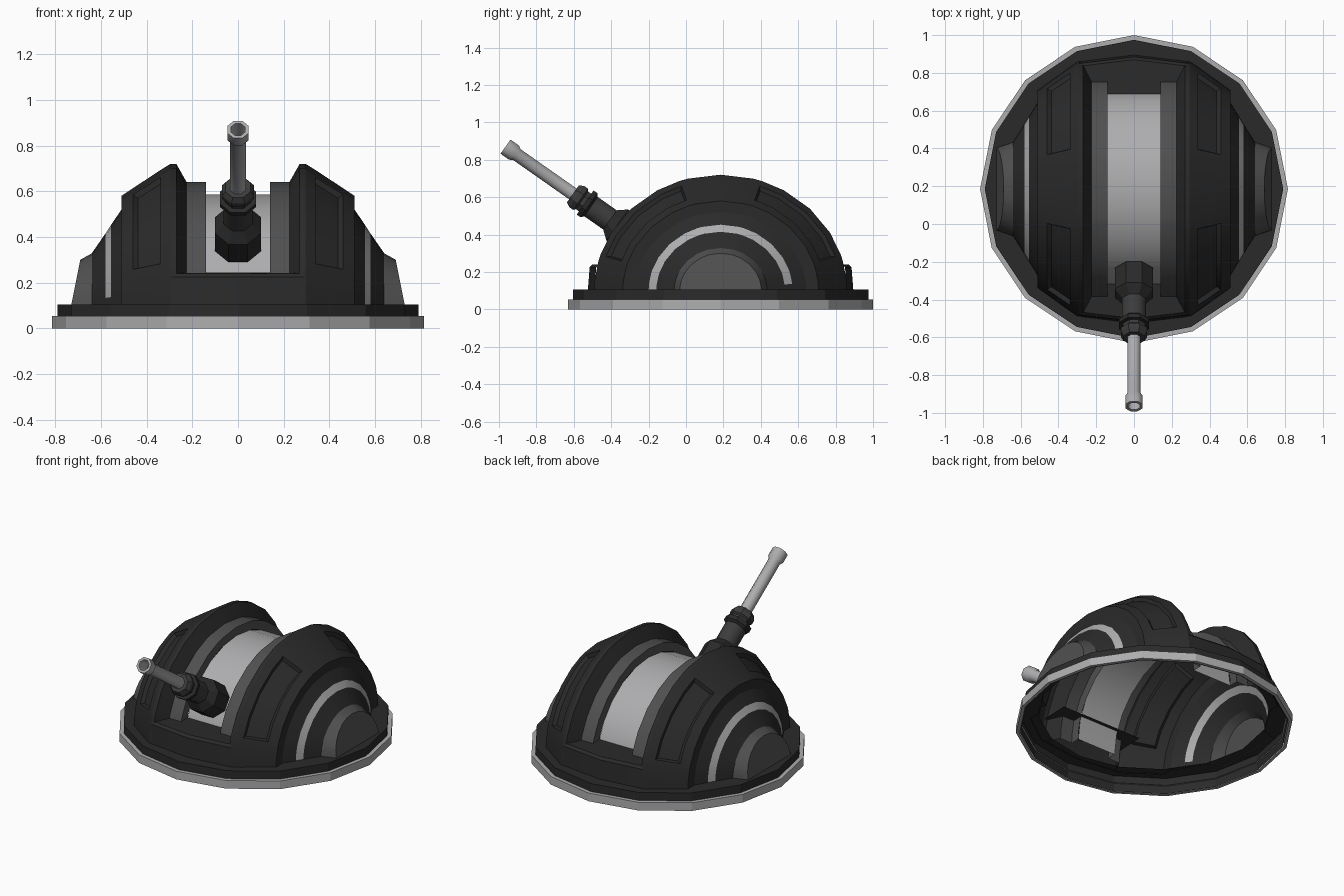
import bpy, bmesh
from math import sin, cos, pi, radians
from mathutils import Matrix, Vector

if "Cube" in bpy.data.objects:
    bpy.data.objects.remove(bpy.data.objects["Cube"])


def material(name, r, g, b):
    m = bpy.data.materials.new(name)
    m.use_nodes = True
    m.diffuse_color = (r, g, b, 1)
    m.node_tree.nodes["Principled BSDF"].inputs["Base Color"].default_value = (r, g, b, 1)
    return m


BLACK = material("black armour", .023, .023, .023)
GREY = material("mid grey", .08, .08, .08)
DARK = material("dark grey", .045, .045, .045)
LIGHT = material("light grey", .42, .42, .43)

YC, Z0, STRETCH = .185, .1, 1.09     # dome centre, floor height, depth to height ratio


def finish(name, bm, mats, smooth=30):
    me = bpy.data.meshes.new(name)
    bm.to_mesh(me)
    bm.free()
    for m in mats:
        me.materials.append(m)
    ob = bpy.data.objects.new(name, me)
    bpy.context.collection.objects.link(ob)
    bpy.ops.object.select_all(action='DESELECT')
    ob.select_set(True)
    bpy.context.view_layer.objects.active = ob
    if smooth:
        bpy.ops.object.shade_smooth_by_angle(angle=radians(smooth))
    return ob


def lathe(name, profile, sides, mat, matrix, start=0.0, cap=False, smooth=0):
    """Turn (radius, height) points around the local z axis."""
    bm = bmesh.new()
    rings = []
    for r, h in profile:
        angles = [start + 2 * pi * k / sides for k in range(sides)]
        rings.append([bm.verts.new((r * cos(a), r * sin(a), h)) for a in angles])
    for a, b in zip(rings, rings[1:]):
        for k in range(sides):
            n = (k + 1) % sides
            bm.faces.new((a[k], a[n], b[n], b[k]))
    if cap:
        bm.faces.new(rings[-1])
    bmesh.ops.recalc_face_normals(bm, faces=bm.faces)
    bm.transform(matrix)
    return finish(name, bm, [mat], smooth)


def arch_point(x, r, deg):
    """Point on a half ellipse around the x axis; 0 is the front, 180 the back."""
    t = radians(deg)
    return Vector((x, YC - STRETCH * r * cos(t), Z0 + r * sin(t)))


# base rings
base = Matrix.Translation((0, YC, 0))
lathe("base_rim", [(.795, 0), (.815, 0), (.815, .053), (.78, .053)], 16, LIGHT, base)
lathe("base_plate", [(.79, 0), (.79, .105), (.68, .105)], 16, BLACK, base)

# side domes: stepped profile of (distance from centre, arch radius)
PROFILE = [(.14, .485), (.14, .54), (.225, .54), (.27, .62), (.295, .62),
           (.34, .592), (.46, .513), (.51, .48), (.51, .42),
           (.555, .353), (.58, .315), (.64, .228), (.69, .2)]
ANGLES = sorted(set(range(0, 181, 15)) | {6, 18, 71, 109, 162, 174})


def dome(name, side):
    bm = bmesh.new()
    rows = []
    for x, r in PROFILE:
        row = []
        for deg in ANGLES:
            p = arch_point(x, r, deg)
            if x > .68:                       # hub cap leans inwards at the top
                p.x += .04 * (1 - sin(radians(deg)))
            p.x *= side
            row.append(bm.verts.new(p))
        rows.append(row)
    panels = {"front": [], "back": []}
    for i in range(len(rows) - 1):
        xa, xb = PROFILE[i][0], PROFILE[i + 1][0]
        mid = (xa + xb) / 2
        for j in range(len(ANGLES) - 1):
            quad = [rows[i][j], rows[i + 1][j], rows[i + 1][j + 1], rows[i][j + 1]]
            f = bm.faces.new(quad if side > 0 else quad[::-1])
            a = (ANGLES[j] + ANGLES[j + 1]) / 2
            along = a if side > 0 else 180 - a
            if mid < .2 or mid > .64:
                f.material_index = 1          # rails and hub
            elif .555 < mid < .58 and along < 174:
                f.material_index = 2          # painted arc
            if .34 < mid < .46 and 18 < a < 71:
                panels["front"].append(f)
            if .34 < mid < .46 and 109 < a < 162:
                panels["back"].append(f)
    hub = bm.faces.new(rows[-1] if side > 0 else rows[-1][::-1])
    hub.material_index = 1
    bm.normal_update()
    if hub.normal.x * side < 0:
        hub.normal_flip()
    for faces in panels.values():             # sunken panels
        bmesh.ops.inset_region(bm, faces=faces, thickness=.012, depth=-.022,
                               use_even_offset=True)
    return finish(name, bm, [BLACK, GREY, LIGHT], 25)


dome("left_dome", 1)
dome("right_dome", -1)

# light track between the domes
bm = bmesh.new()
track = [[bm.verts.new(arch_point(x, .485, d)) for x in (-.14, .14)] for d in range(0, 181, 15)]
for a, b in zip(track, track[1:]):
    bm.faces.new((a[0], a[1], b[1], b[0]))
finish("centre_track", bm, [LIGHT])


# sills closing the slot at the front and back
def sill(name, way):
    bm = bmesh.new()
    cols = []
    for x, bulge in ((-.29, 0), (0, .035), (.29, 0)):
        pts = [(.675 + bulge, Z0), (.665 + bulge, .225), (.65 + bulge, .24), (.48, .245)]
        cols.append([bm.verts.new((x, YC + way * y, z)) for y, z in pts])
    for a, b in zip(cols, cols[1:]):
        for k in range(len(a) - 1):
            quad = [a[k], b[k], b[k + 1], a[k + 1]]
            bm.faces.new(quad if way < 0 else quad[::-1])
    finish(name, bm, [BLACK])


sill("front_sill", -1)
sill("back_sill", 1)

# gun: heights run from the muzzle back along the barrel
axis = Vector((0, .82, -.575)).normalized()
gun = Matrix.Translation((0, -.965, .87)) @ axis.to_track_quat('Z', 'Y').to_matrix().to_4x4()
half = pi / 8
lathe("barrel", [(.034, .12), (.034, 0), (.05, 0), (.05, .055), (.038, .075), (.038, .46)],
      8, LIGHT, gun, half, smooth=50)
lathe("bore_end", [(.034, .1), (.002, .1)], 8, DARK, gun, half, cap=True)
lathe("collar_front", [(.036, .44), (.06, .44), (.075, .465), (.075, .49), (.062, .5), (.062, .53)],
      8, DARK, gun, half)
lathe("collar_back", [(.06, .52), (.085, .52), (.085, .545), (.066, .56)], 8, BLACK, gun, half)
lathe("gun_neck", [(.068, .54), (.068, .7)], 8, DARK, gun, half, smooth=50)
lathe("gun_mount", [(.066, .68), (.11, .73), (.11, .865)], 8, BLACK, gun, half, cap=True)
